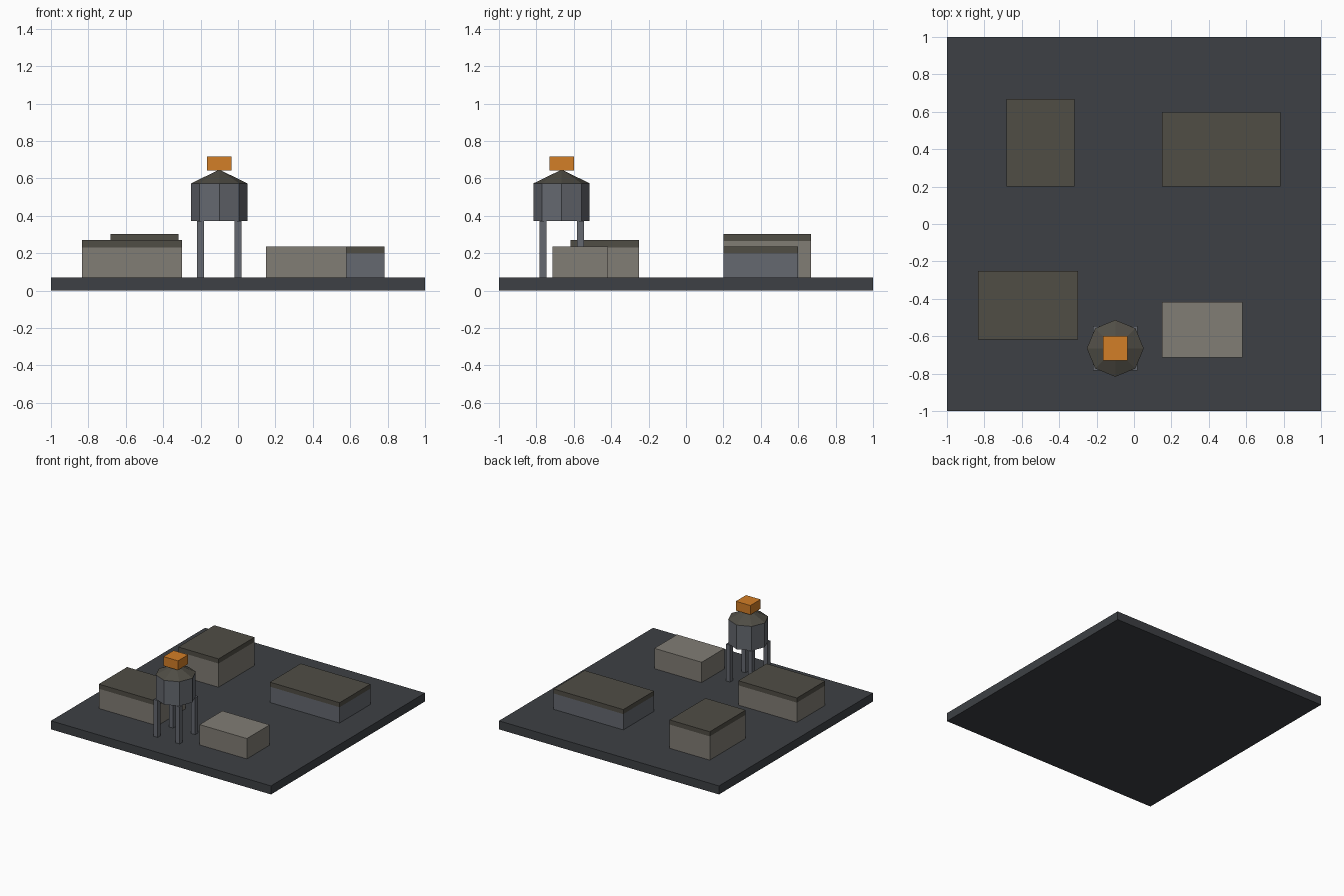
import bpy

if "Cube" in bpy.data.objects:
    bpy.data.objects.remove(bpy.data.objects["Cube"])


def material(name, rgb):
    m = bpy.data.materials.new(name)
    m.diffuse_color = (*rgb, 1)
    m.use_nodes = True
    m.node_tree.nodes["Principled BSDF"].inputs["Base Color"].default_value = m.diffuse_color
    return m


ground_dark = material("ground_dark", (0.047, 0.051, 0.058))
steel = material("steel", (0.13, 0.14, 0.16))
stone = material("stone", (0.22, 0.205, 0.178))
roofing = material("roofing", (0.08, 0.075, 0.06))
orange = material("orange", (0.65, 0.21, 0.02))


def box(name, x0, x1, y0, y1, z0, z1, mat):
    bpy.ops.mesh.primitive_cube_add(
        size=1, location=((x0 + x1) / 2, (y0 + y1) / 2, (z0 + z1) / 2))
    ob = bpy.context.object
    ob.name = name
    ob.scale = (x1 - x0, y1 - y0, z1 - z0)
    bpy.ops.object.transform_apply(location=False, rotation=False, scale=True)
    ob.data.materials.append(mat)
    return ob


def octagon_cone(name, r_bottom, r_top, z0, z1, mat):
    bpy.ops.mesh.primitive_cone_add(
        vertices=8, radius1=r_bottom, radius2=r_top, depth=z1 - z0,
        location=(TX, TY, (z0 + z1) / 2))
    ob = bpy.context.object
    ob.name = name
    ob.data.materials.append(mat)
    return ob


# Ground slab
BASE = 0.07
box("ground_slab", -1, 1, -1, 1, 0, BASE, ground_dark)

# Buildings: name, footprint, wall top, roof top (None = no roof slab), wall material
buildings = [
    ("back_left", -0.683, -0.317, 0.20, 0.667, 0.265, 0.303, stone),
    ("back_right", 0.15, 0.783, 0.20, 0.60, 0.20, 0.237, steel),
    ("front_left", -0.833, -0.30, -0.617, -0.25, 0.232, 0.27, stone),
    ("front_right", 0.15, 0.58, -0.713, -0.417, 0.237, None, stone),
]
for name, x0, x1, y0, y1, wall_top, roof_top, mat in buildings:
    box(name + "_walls", x0, x1, y0, y1, BASE, wall_top, mat)
    if roof_top:
        box(name + "_roof", x0, x1, y0, y1, wall_top, roof_top, roofing)

# Water tower: four legs, octagonal tank, pointed roof, marker block
TX, TY = -0.10, -0.665
for side, sx in (("left", -1), ("right", 1)):
    for end, sy in (("front", -1), ("back", 1)):
        x, y = TX + sx * 0.1, TY + sy * 0.1
        box(f"tower_leg_{end}_{side}", x - 0.019, x + 0.019,
            y - 0.019, y + 0.019, BASE, 0.373, steel)
octagon_cone("tower_tank", 0.15, 0.15, 0.373, 0.573, steel)
octagon_cone("tower_roof", 0.152, 0, 0.573, 0.647, roofing)
box("tower_marker", TX - 0.066, TX + 0.066, TY - 0.066, TY + 0.066, 0.642, 0.718, orange)
